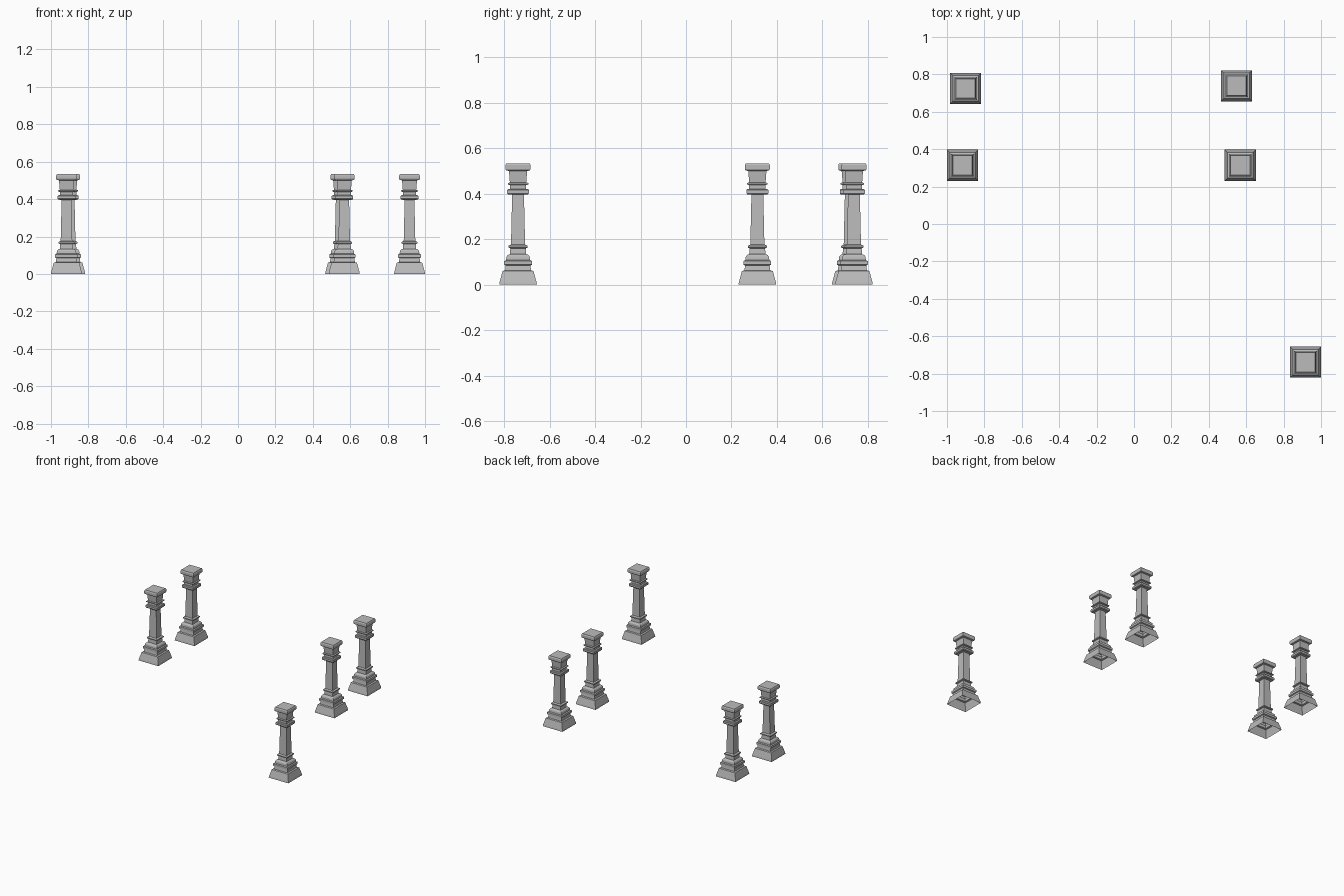
import bpy, bmesh

if "Cube" in bpy.data.objects:
    bpy.data.objects.remove(bpy.data.objects["Cube"])

stone = bpy.data.materials.new("grey stone")
stone.diffuse_color = (0.5, 0.5, 0.5, 1)
stone.use_nodes = True
stone.node_tree.nodes["Principled BSDF"].inputs["Base Color"].default_value = stone.diffuse_color

# (half width, height) up the square column, foot to top
PROFILE = [
    (0.083, 0.0), (0.081, 0.012), (0.068, 0.060), (0.057, 0.063), (0.054, 0.084),   # plinth
    (0.061, 0.088), (0.061, 0.104), (0.053, 0.108), (0.051, 0.123), (0.045, 0.131), # base mouldings
    (0.036, 0.134), (0.034, 0.160), (0.042, 0.163), (0.042, 0.171), (0.034, 0.175), # lower ring
    (0.031, 0.177), (0.026, 0.396),                                                 # shaft
    (0.044, 0.397), (0.048, 0.402), (0.048, 0.416), (0.045, 0.420),                 # necking band
    (0.036, 0.422), (0.036, 0.438), (0.045, 0.441), (0.045, 0.447),                 # upper ring
    (0.036, 0.450), (0.040, 0.500),                                                 # neck
    (0.052, 0.503), (0.055, 0.509), (0.055, 0.526), (0.051, 0.534),                 # cap
]
CORNERS = [(-1, -1), (1, -1), (1, 1), (-1, 1)]


def column_mesh():
    """Loft square rings into a hollow column, open underneath, closed on top."""
    bm = bmesh.new()
    rings = [[bm.verts.new((r * x, r * y, z)) for x, y in CORNERS] for r, z in PROFILE]
    for low, high in zip(rings, rings[1:]):
        for i in range(4):
            j = (i + 1) % 4
            bm.faces.new((low[i], low[j], high[j], high[i]))
    bm.faces.new(rings[-1])
    mesh = bpy.data.meshes.new("column")
    bm.to_mesh(mesh)
    bm.free()
    mesh.materials.append(stone)
    return mesh


# five matching columns
mesh = column_mesh()
places = {
    "column_back_left": (-0.900, 0.725),
    "column_middle_left": (-0.917, 0.314),
    "column_back_right": (0.549, 0.739),
    "column_middle_right": (0.568, 0.314),
    "column_front_right": (0.917, -0.739),
}
for name, (x, y) in places.items():
    column = bpy.data.objects.new(name, mesh)
    column.location = (x, y, 0)
    bpy.context.collection.objects.link(column)
